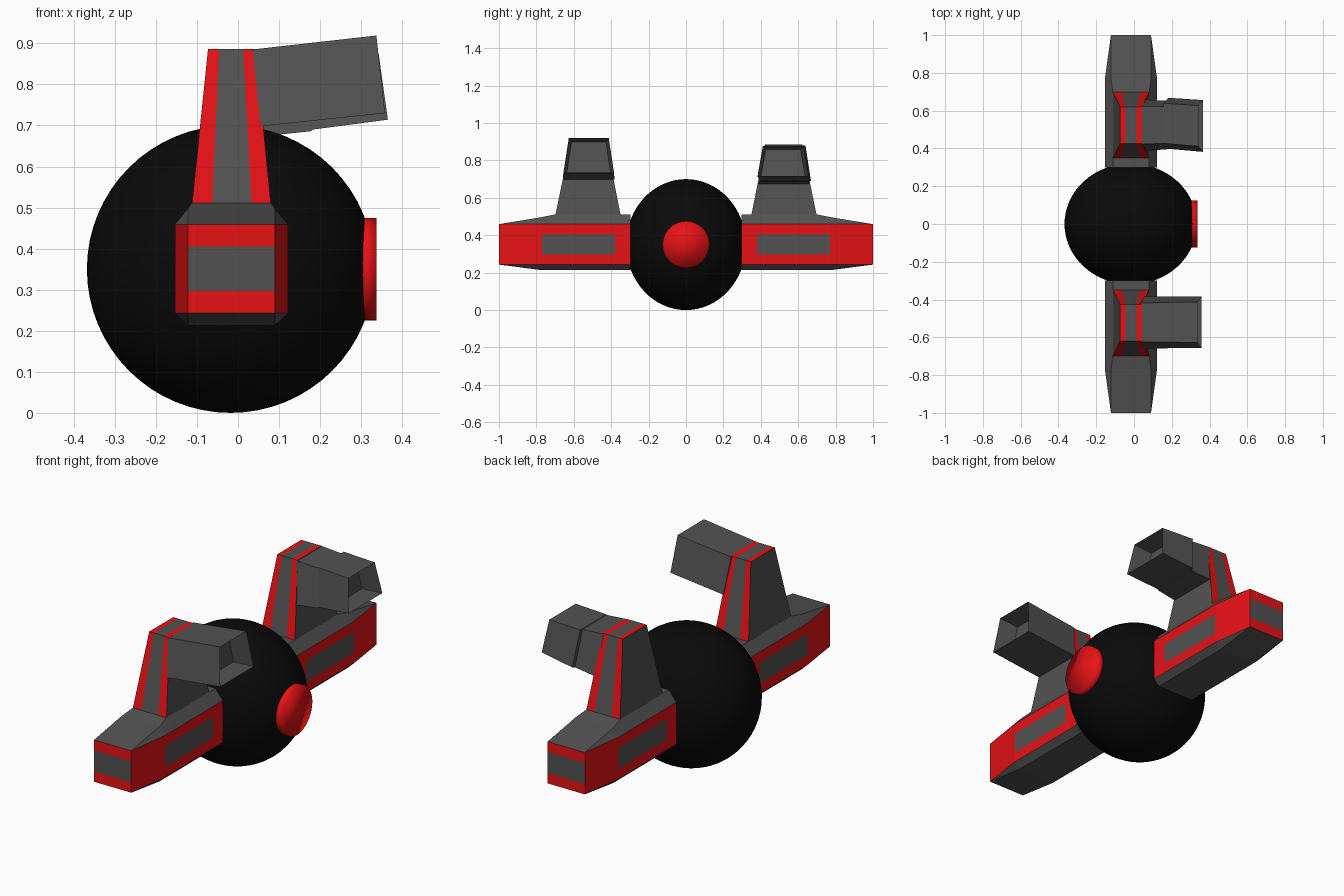
import bpy, bmesh
from mathutils import Vector

if "Cube" in bpy.data.objects:
    bpy.data.objects.remove(bpy.data.objects["Cube"])


def material(name, rgb):
    m = bpy.data.materials.new(name)
    m.diffuse_color = (*rgb, 1)
    m.use_nodes = True
    m.node_tree.nodes["Principled BSDF"].inputs["Base Color"].default_value = m.diffuse_color
    return m


GREY = material("dark_grey", (0.085, 0.085, 0.085))
RED = material("red", (0.8, 0.006, 0.008))
BLACK = material("black", (0.003, 0.003, 0.003))


def loft(name, rings, is_red=lambda seg, side: False, caps=(), red_caps=()):
    """Skin closed rings; caps are (ring, point indices)."""
    bm = bmesh.new()
    vs = [[bm.verts.new(p) for p in r] for r in rings]
    n = len(rings[0])
    for s in range(len(vs) - 1):
        for k in range(n):
            q = (k + 1) % n
            f = bm.faces.new((vs[s][k], vs[s][q], vs[s + 1][q], vs[s + 1][k]))
            f.material_index = int(is_red(s, k))
    for group, mat in ((caps, 0), (red_caps, 1)):
        for r, idx in group:
            bm.faces.new([vs[r][i] for i in idx]).material_index = mat
    bmesh.ops.remove_doubles(bm, verts=bm.verts, dist=1e-5)
    bmesh.ops.recalc_face_normals(bm, faces=bm.faces)
    me = bpy.data.meshes.new(name)
    bm.to_mesh(me)
    bm.free()
    me.materials.append(GREY)
    me.materials.append(RED)
    ob = bpy.data.objects.new(name, me)
    bpy.context.collection.objects.link(ob)
    return ob


# Central ball
bpy.ops.mesh.primitive_uv_sphere_add(segments=64, ring_count=32, location=(-0.018, 0, 0.35))
ball = bpy.context.object
ball.name = "ball_body"
ball.scale = (0.35, 0.32, 0.35)
ball.data.materials.append(BLACK)
bpy.ops.object.shade_smooth()

# Round red eye disc on the right of the ball
bpy.ops.mesh.primitive_cylinder_add(vertices=48, radius=0.125, depth=0.045,
                                    location=(0.3145, 0, 0.35), rotation=(0, 1.5707963, 0))
disc = bpy.context.object
disc.name = "eye_disc"
disc.data.materials.append(RED)
bpy.ops.object.shade_smooth()


def arm_ring(y, half, top_half, z_top, bot_half, z_bot):
    c = -0.016
    levels = (0.243, 0.297, 0.405, 0.459)
    pts = [(c - bot_half, z_bot), (c + bot_half, z_bot)]
    pts += [(c + half, z) for z in levels]
    pts += [(c + top_half, z_top), (c - top_half, z_top)]
    pts += [(c - half, z) for z in reversed(levels)]
    return [(x, y, z) for x, z in pts]


def arm_red(seg, side):
    if side in (2, 4, 8, 10):
        return True
    return side in (3, 9) and seg in (0, 3)


for s, label in ((-1, "front"), (1, "back")):
    # Arm with red sides and grey windows
    rings = [arm_ring(s * 1.0, 0.106, 0.106, 0.459, 0.106, 0.243),
             arm_ring(s * 0.77, 0.138, 0.106, 0.497, 0.106, 0.213),
             arm_ring(s * 0.695, 0.138, 0.096, 0.512, 0.106, 0.213),
             arm_ring(s * 0.38, 0.138, 0.096, 0.512, 0.106, 0.213),
             arm_ring(s * 0.298, 0.138, 0.096, 0.512, 0.106, 0.213)]
    loft(label + "_arm", rings, arm_red,
         caps=[(0, (3, 4, 9, 10)), (4, range(12))],
         red_caps=[(0, (2, 3, 10, 11)), (0, (4, 5, 8, 9))])

    # Tapered pillar with two red stripes
    rings = []
    for xb, xt in ((-0.112, -0.073), (-0.063, -0.046), (0.033, 0.013), (0.08, 0.043)):
        rings.append([(xb, s * 0.698, 0.51), (xt, s * 0.62, 0.886),
                      (xt, s * 0.425, 0.886), (xb, s * 0.35, 0.51)])
    loft(label + "_pillar", rings, lambda seg, side: seg != 1,
         caps=[(0, range(4)), (3, range(4))])


def barrel(name, sections, depth=0.1):
    """Trapezoid tube: (top x, top z, bottom x, bottom z, y, top half, bottom half)."""
    rings = []
    for xt, zt, xb, zb, y, wt, wb in sections:
        rings.append([Vector(p) for p in ((xt, y - wt, zt), (xt, y + wt, zt),
                                          (xb, y + wb, zb), (xb, y - wb, zb))])
    # Recessed mouth
    mid = sum(rings[-1], Vector()) / 4
    rings.append([mid + (p - mid) * 0.86 - Vector((depth, 0, 0.008)) for p in rings[-1]])
    loft(name, rings, caps=[(0, range(4)), (len(rings) - 1, range(4))])


# Front barrel is straight, back barrel has a bent outer section
barrel("front_barrel", [(0.035, 0.885, 0.055, 0.698, -0.521, 0.103, 0.138),
                        (0.337, 0.919, 0.358, 0.73, -0.52, 0.107, 0.136)])
barrel("back_barrel", [(0.035, 0.884, 0.055, 0.673, 0.523, 0.1, 0.136),
                       (0.155, 0.876, 0.178, 0.686, 0.524, 0.098, 0.128),
                       (0.157, 0.879, 0.182, 0.69, 0.533, 0.106, 0.135),
                       (0.342, 0.878, 0.365, 0.714, 0.519, 0.108, 0.137)])
